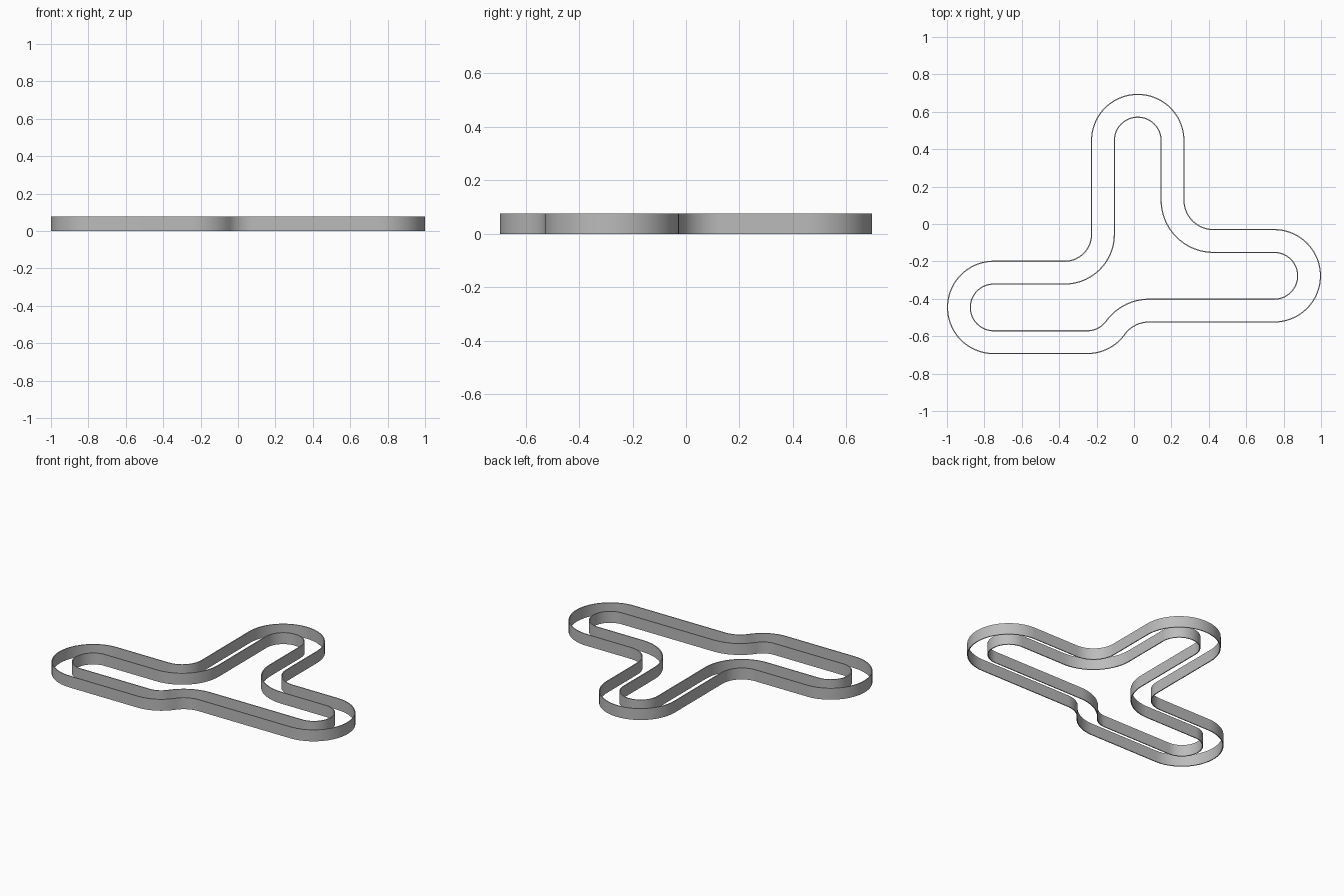
import bpy, bmesh
from math import radians, degrees, cos, sin, sqrt, atan2

cube = bpy.data.objects.get("Cube")
if cube:
    bpy.data.objects.remove(cube)

HEIGHT, WALL = 0.076, 0.006
R = 0.25                         # outer radius of each lobe
TOP = (0.02, 0.446)              # lobe centres
RIGHT = (0.75, -0.277)
LEFT = (-0.75, -0.446)
BEND_X = -0.25                   # where the front edge starts to step back
FR, FL, FS = 0.155, 0.14, 0.157  # fillet radii: right, left, front step

# Tangent reverse curve along the front edge
dy = RIGHT[1] - R - FS - LEFT[1]
dx = sqrt((R + FS) ** 2 - dy ** 2)
turn = degrees(atan2(dy, dx))

# Counterclockwise arcs: centre, outer radius, start and end angle
ARCS = [
    (RIGHT, R, -90, 90),
    ((TOP[0] + R + FR, RIGHT[1] + R + FR), FR, 270, 180),
    (TOP, R, 0, 180),
    ((TOP[0] - R - FL, LEFT[1] + R + FL), FL, 0, -90),
    (LEFT, R, 90, 270),
    ((BEND_X, LEFT[1]), R, 270, 360 + turn),
    ((BEND_X + dx, LEFT[1] + dy), FS, 180 + turn, 90),
]

grey = bpy.data.materials.new("light_grey")
grey.use_nodes = True
colour = (0.5, 0.5, 0.5, 1)
grey.diffuse_color = colour
grey.node_tree.nodes["Principled BSDF"].inputs["Base Color"].default_value = colour


def outline(inset):
    """Outline moved inwards by inset; convex arcs shrink, concave ones grow."""
    points = []
    for (cx, cy), radius, start, end in ARCS:
        r = radius - inset if end > start else radius + inset
        steps = max(8, round(abs(end - start) / 5))
        for i in range(steps + 1):
            a = radians(start + (end - start) * i / steps)
            p = (cx + r * cos(a), cy + r * sin(a))
            if not points or abs(p[0] - points[-1][0]) + abs(p[1] - points[-1][1]) > 1e-5:
                points.append(p)
    return points


def make_wall(name, inset):
    """Thin closed ribbon with a rectangular section."""
    bm = bmesh.new()
    outer, inner = outline(inset), outline(inset + WALL)
    rings = [[bm.verts.new((x, y, z)) for x, y in pts]
             for pts, z in ((outer, 0), (outer, HEIGHT), (inner, HEIGHT), (inner, 0))]
    for k, ring in enumerate(rings):
        above = rings[(k + 1) % len(rings)]
        for i in range(len(ring)):
            j = (i + 1) % len(ring)
            bm.faces.new((ring[i], ring[j], above[j], above[i]))
    bmesh.ops.recalc_face_normals(bm, faces=bm.faces)
    mesh = bpy.data.meshes.new(name)
    bm.to_mesh(mesh)
    bm.free()
    mesh.materials.append(grey)
    obj = bpy.data.objects.new(name, mesh)
    bpy.context.collection.objects.link(obj)
    bpy.ops.object.select_all(action='DESELECT')
    obj.select_set(True)
    bpy.context.view_layer.objects.active = obj
    bpy.ops.object.shade_smooth_by_angle(angle=radians(30))


# Two parallel walls bounding the track
make_wall("outer_track_wall", 0)
make_wall("inner_track_wall", R / 2 - WALL / 2)
